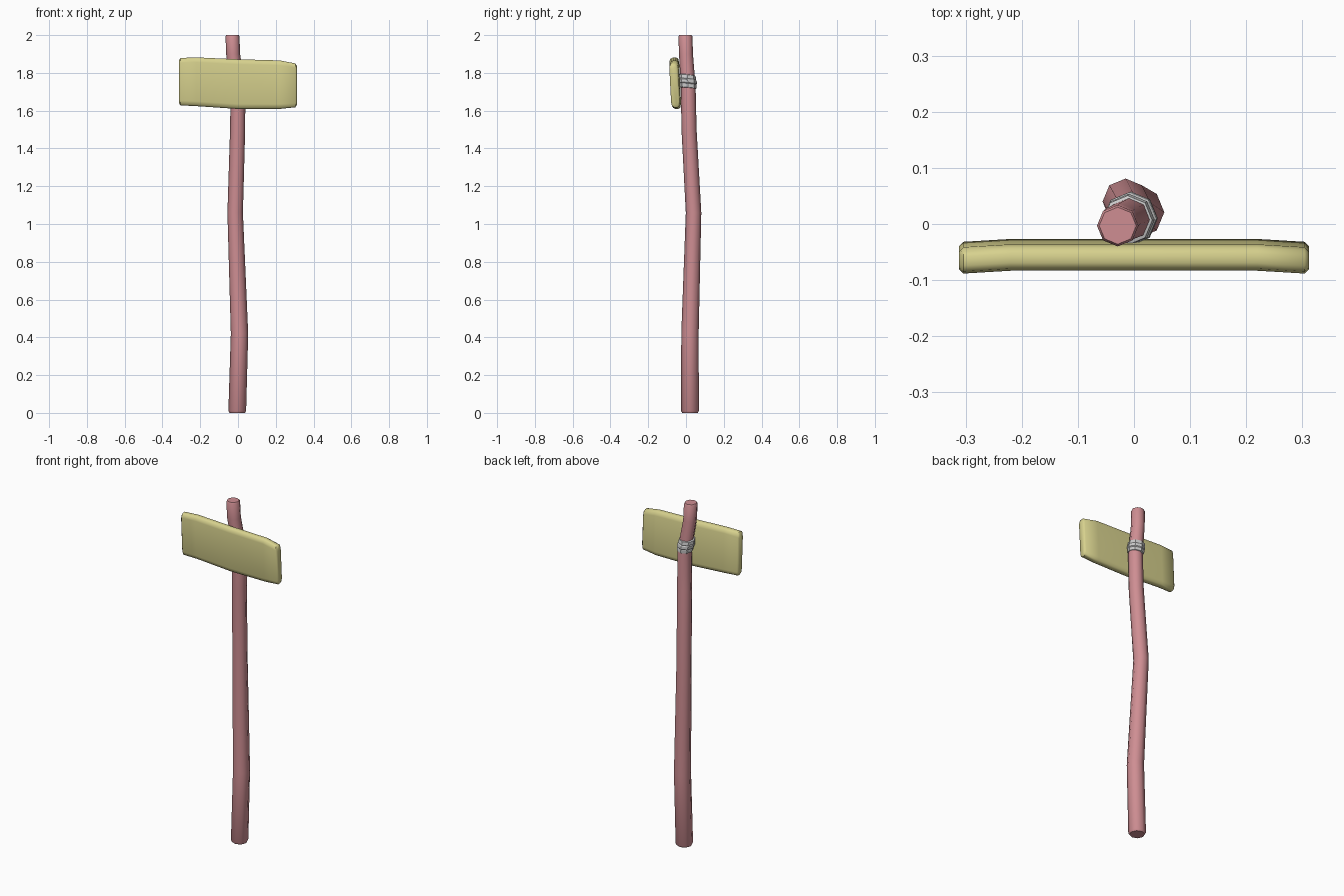
import bpy, bmesh, math

if "Cube" in bpy.data.objects:
    bpy.data.objects.remove(bpy.data.objects["Cube"])


def make_object(name, rings, color=None, angle=50):
    """Skin a list of equal-sized point rings and cap both ends."""
    bm = bmesh.new()
    loops = [[bm.verts.new(p) for p in ring] for ring in rings]
    n = len(loops[0])
    for a, b in zip(loops, loops[1:]):
        for i in range(n):
            j = (i + 1) % n
            bm.faces.new((a[i], a[j], b[j], b[i]))
    bm.faces.new(loops[0][::-1])
    bm.faces.new(loops[-1])
    bmesh.ops.recalc_face_normals(bm, faces=bm.faces)
    mesh = bpy.data.meshes.new(name)
    bm.to_mesh(mesh)
    bm.free()
    obj = bpy.data.objects.new(name, mesh)
    bpy.context.collection.objects.link(obj)
    if color:
        mat = bpy.data.materials.new(name + "_color")
        mat.diffuse_color = color
        mat.use_nodes = True
        mat.node_tree.nodes["Principled BSDF"].inputs["Base Color"].default_value = mat.diffuse_color
        mesh.materials.append(mat)
    bpy.ops.object.select_all(action='DESELECT')
    obj.select_set(True)
    bpy.context.view_layer.objects.active = obj
    bpy.ops.object.shade_smooth_by_angle(angle=math.radians(angle))
    return obj


def circle(x, y, z, r, sx=0.0, sy=0.0, n=8):
    """Horizontal ring, optionally sheared so it tilts with the post."""
    pts = []
    for i in range(n):
        a = 2 * math.pi * i / n
        dx, dy = r * math.cos(a), r * math.sin(a)
        pts.append((x + dx, y + dy, z + sx * dx + sy * dy))
    return pts


# Crooked wooden post
path = [(-0.004, 0.021, 0.0, 0.041), (-0.004, 0.021, 0.01, 0.047),
        (0.008, 0.021, 0.42, 0.046), (-0.015, 0.040, 1.06, 0.041),
        (-0.002, 0.016, 1.50, 0.040), (0.0, 0.012, 1.72, 0.039),
        (-0.026, 0.0, 1.90, 0.037), (-0.029, -0.003, 1.993, 0.037),
        (-0.029, -0.003, 2.0, 0.033)]
make_object("post", [circle(*p) for p in path], (0.62, 0.27, 0.29, 1))

# Rope binding: three stacked wraps
wraps = [(1.718, 0.037), (1.722, 0.044), (1.738, 0.046), (1.742, 0.044),
         (1.747, 0.048), (1.763, 0.048), (1.768, 0.044), (1.772, 0.046),
         (1.788, 0.044), (1.792, 0.036)]
make_object("rope_binding",
            [circle(-0.002 - 0.14 * (z - 1.72), 0.012 - 0.08 * (z - 1.72), z, r, 0.05, -0.1)
             for z, r in wraps], angle=30)

# Sign board: rounded slab section, lofted along x with bent ends
half_section = [(-0.35, 1.0), (0.35, 1.0), (0.8, 0.95), (1.0, 0.80)]
section = half_section + [(y, -z) for y, z in reversed(half_section)]
section = section[:] + [(-1.0, -0.80), (-0.8, -0.95)][::-1] + [(-1.0, 0.80), (-0.8, 0.95)]


def board_ring(x, y, low, high, s=1.0):
    mid, half = (low + high) / 2, (high - low) / 2
    half_t = 0.0235 * s
    half -= (1 - s) * 0.025
    return [(x, y + half_t * u + 0.006 * -v, mid + half * v) for u, v in section]


stations = [(-0.312, -0.060, 1.630, 1.876, 0.65), (-0.304, -0.060, 1.628, 1.879),
            (-0.22, -0.055, 1.624, 1.882), (0.0, -0.055, 1.609, 1.872),
            (0.22, -0.055, 1.609, 1.866), (0.304, -0.060, 1.618, 1.850),
            (0.312, -0.060, 1.622, 1.846, 0.65)]
# Order the section points around the outline
section.sort(key=lambda p: math.atan2(p[1], p[0]))
make_object("sign_board", [board_ring(*s) for s in stations], (0.68, 0.64, 0.27, 1))
